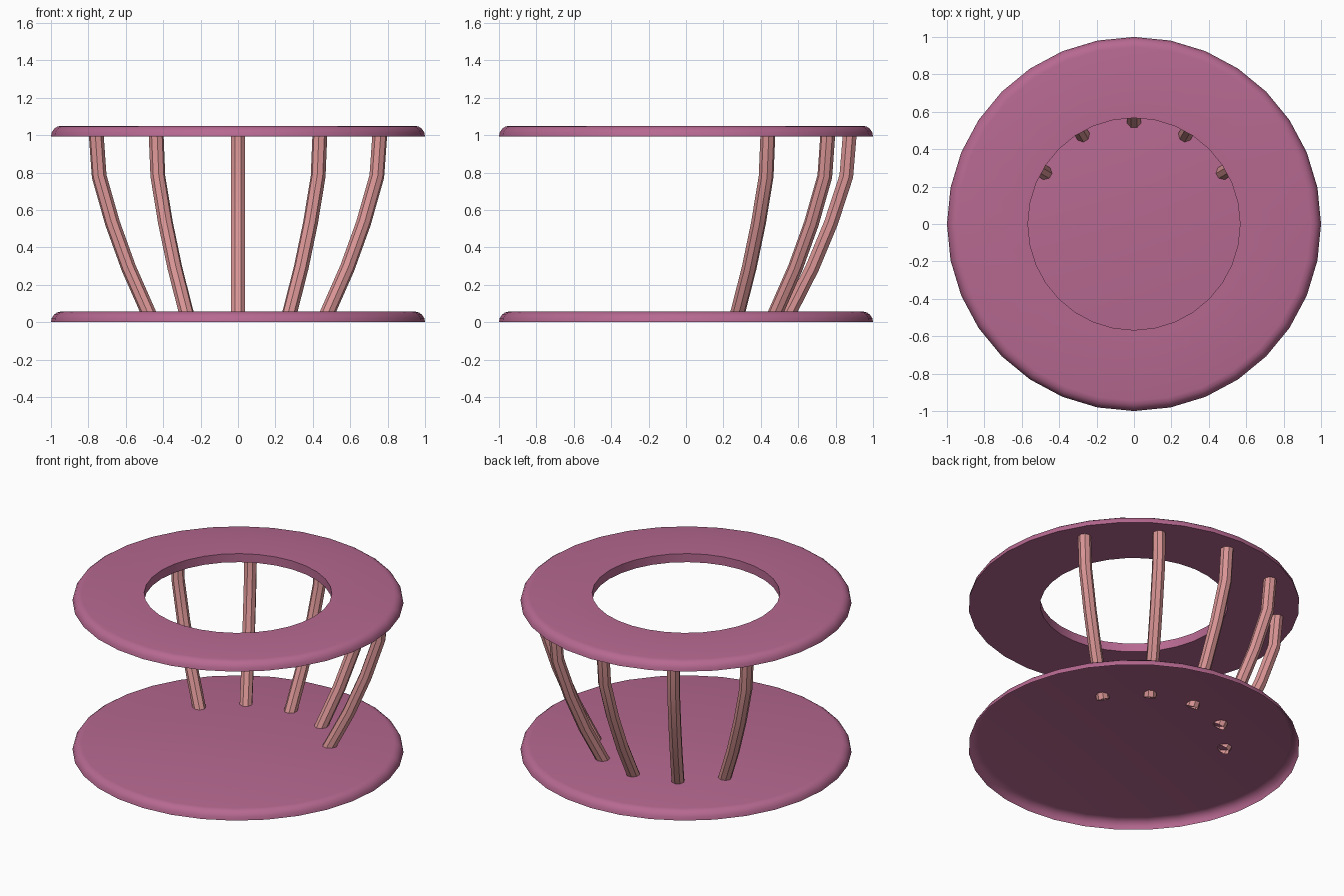
import bpy, bmesh
from math import cos, sin, pi, radians
from mathutils import Vector

cube = bpy.data.objects.get("Cube")
if cube:
    bpy.data.objects.remove(cube, do_unlink=True)

SIDES = 32
THICK = 0.057
RING_Z = 0.993


def material(name, color):
    mat = bpy.data.materials.new(name)
    mat.use_nodes = True
    mat.diffuse_color = color
    mat.node_tree.nodes["Principled BSDF"].inputs["Base Color"].default_value = color
    return mat


mauve = material("mauve pink", (0.47, 0.14, 0.28, 1))
salmon = material("salmon pink", (0.70, 0.30, 0.30, 1))


def finish(name, bm, mat):
    mesh = bpy.data.meshes.new(name)
    bm.to_mesh(mesh)
    bm.free()
    mesh.materials.append(mat)
    obj = bpy.data.objects.new(name, mesh)
    bpy.context.collection.objects.link(obj)
    bpy.ops.object.select_all(action='DESELECT')
    obj.select_set(True)
    bpy.context.view_layer.objects.active = obj
    bpy.ops.object.shade_smooth_by_angle(angle=radians(30))
    return obj


def bridge(bm, a, b):
    n = len(a)
    for i in range(n):
        j = (i + 1) % n
        bm.faces.new((a[i], a[j], b[j], b[i]))


def loop(bm, r, z):
    return [bm.verts.new((r * cos(2 * pi * i / SIDES), r * sin(2 * pi * i / SIDES), z))
            for i in range(SIDES)]


def rounded_rim(bm, z):
    """Quarter-round outer edge; returns its loops from bottom to top."""
    steps = 4
    loops = [loop(bm, 0.945 + 0.055 * cos(t), z + THICK * sin(t))
             for t in (pi / 2 * k / steps for k in range(steps + 1))]
    for a, b in zip(loops, loops[1:]):
        bridge(bm, a, b)
    return loops


# Base plate: a shallow cap, open underneath
bm = bmesh.new()
rim = rounded_rim(bm, 0)
bm.faces.new(rim[-1])
finish("base_plate", bm, mauve)

# Top ring: solid, with a round opening
bm = bmesh.new()
rim = rounded_rim(bm, RING_Z)
hole_top = loop(bm, 0.567, RING_Z + THICK)
hole_bottom = loop(bm, 0.567, RING_Z)
bridge(bm, rim[-1], hole_top)
bridge(bm, hole_top, hole_bottom)
bridge(bm, hole_bottom, rim[0])
bmesh.ops.recalc_face_normals(bm, faces=bm.faces)
finish("top_ring", bm, mauve)

# Curved struts: open eight-sided tubes fanned around the back
PATH = [(0.546, 0.037), (0.675, 0.29), (0.775, 0.53), (0.857, 0.78), (0.875, 1.0)]
points = [Vector((r, 0, z)) for r, z in PATH]
bm = bmesh.new()
rings = []
for i, p in enumerate(points):
    before = points[max(i - 1, 0)]
    after = points[min(i + 1, len(points) - 1)]
    tangent = (after - before).normalized()
    side = Vector((0, 1, 0))
    out = side.cross(tangent)
    rings.append([bm.verts.new(p + 0.04 * (out * cos(t) + side * sin(t)))
                  for t in (pi / 8 + pi / 4 * k for k in range(8))])
for a, b in zip(rings, rings[1:]):
    bridge(bm, a, b)
strut = finish("strut_1", bm, salmon)
strut.rotation_euler.z = radians(30)
for k in range(2, 6):
    copy = strut.copy()
    copy.name = f"strut_{k}"
    copy.rotation_euler.z = radians(30 * k)
    bpy.context.collection.objects.link(copy)
